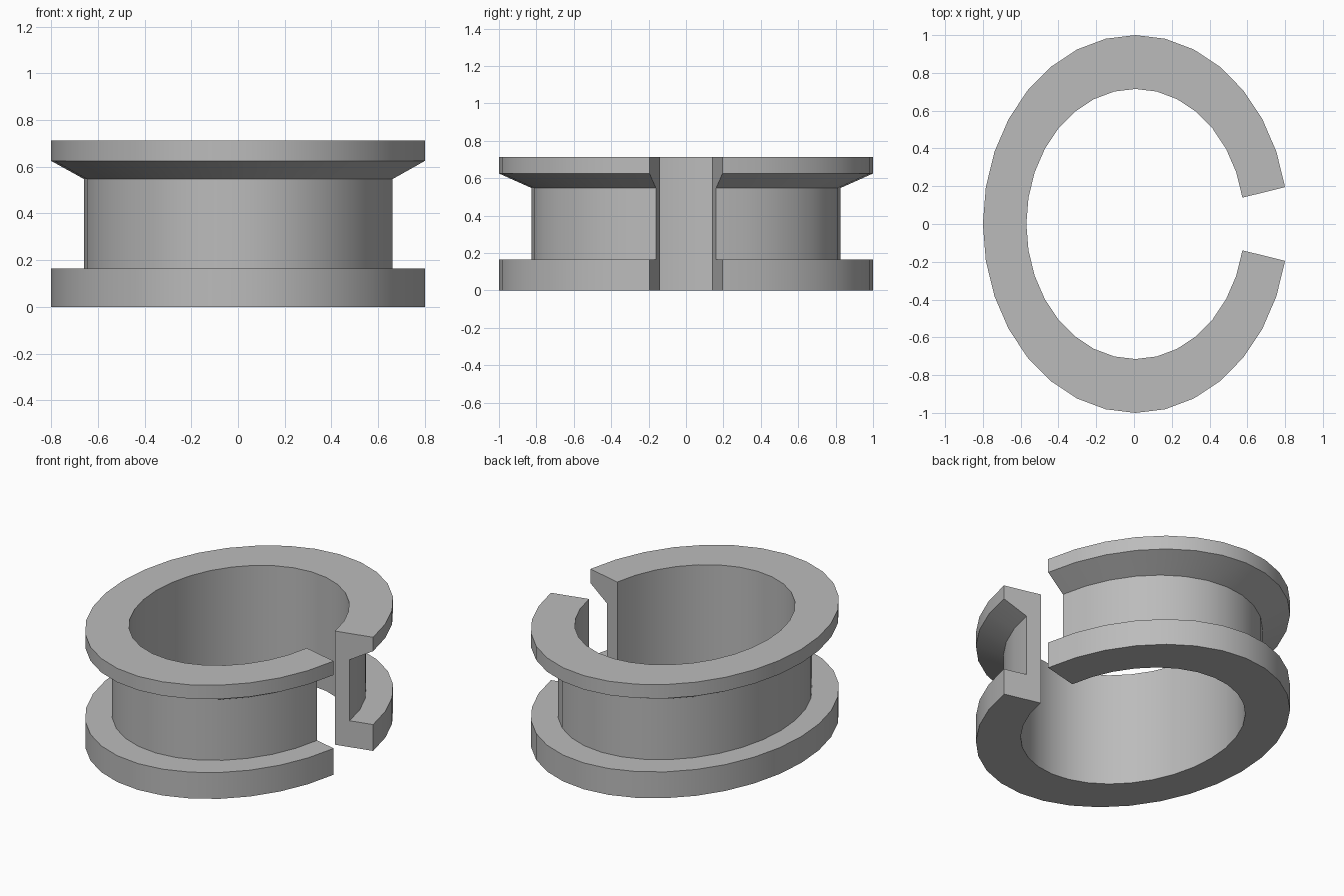
import bpy, bmesh, math

cube = bpy.data.objects.get("Cube")
if cube:
    bpy.data.objects.remove(cube, do_unlink=True)

SEGMENTS = 32
HALF_X, HALF_Y, SHIFT_X = 0.8077, 1.0, 0.0077

# Cross-section as (fraction of outer ellipse, height)
PROFILE = [(0.715, 0), (1, 0), (1, 0.165), (0.825, 0.165),
           (0.825, 0.547), (1, 0.625), (1, 0.712), (0.715, 0.712)]

grey = bpy.data.materials.new("plain grey")
grey.use_nodes = True
colour = (0.5, 0.5, 0.5, 1)
grey.diffuse_color = colour
grey.node_tree.nodes["Principled BSDF"].inputs["Base Color"].default_value = colour

# Sweep the section round the ellipse, leaving two segments open at the left
bm = bmesh.new()
rings = []
for i in range(1, SEGMENTS):
    a = math.tau * i / SEGMENTS
    rings.append([bm.verts.new((SHIFT_X + HALF_X * s * math.cos(a),
                                HALF_Y * s * math.sin(a), z)) for s, z in PROFILE])
count = len(PROFILE)
for r, q in zip(rings, rings[1:]):
    for j in range(count):
        k = (j + 1) % count
        bm.faces.new((r[j], r[k], q[k], q[j]))

# Flat ends at the gap
bm.faces.new(rings[0])
bm.faces.new(rings[-1])
bmesh.ops.recalc_face_normals(bm, faces=bm.faces[:])

mesh = bpy.data.meshes.new("split_grooved_ring")
bm.to_mesh(mesh)
bm.free()
mesh.materials.append(grey)
ring = bpy.data.objects.new("split_grooved_ring", mesh)
bpy.context.collection.objects.link(ring)

# Smooth curved walls, sharp rims
bpy.ops.object.select_all(action="DESELECT")
ring.select_set(True)
bpy.context.view_layer.objects.active = ring
bpy.ops.object.shade_smooth_by_angle(angle=math.radians(20))
